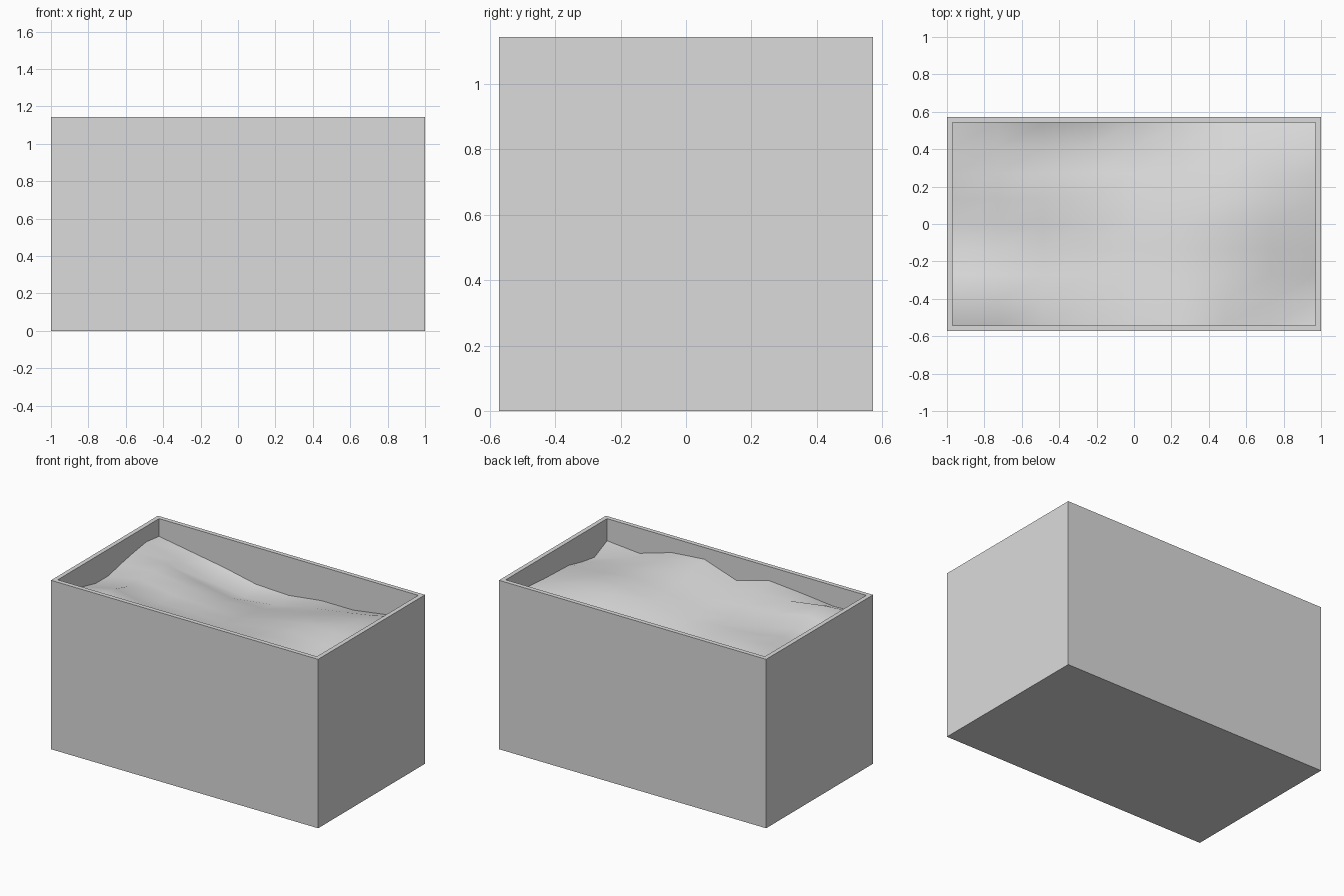
import bpy, bmesh

if "Cube" in bpy.data.objects:
    bpy.data.objects.remove(bpy.data.objects["Cube"], do_unlink=True)

LENGTH, WIDTH, HEIGHT, WALL = 2.0, 1.143, 1.143, 0.03

grey = bpy.data.materials.new("light_grey")
grey.use_nodes = True
colour = (0.71, 0.71, 0.71, 1)
grey.diffuse_color = colour
grey.node_tree.nodes["Principled BSDF"].inputs["Base Color"].default_value = colour


def add_object(name, bm):
    mesh = bpy.data.meshes.new(name)
    bm.to_mesh(mesh)
    bm.free()
    mesh.materials.append(grey)
    obj = bpy.data.objects.new(name, mesh)
    bpy.context.collection.objects.link(obj)
    return obj


# Open box: block with its top inset and pushed down into a cavity
bm = bmesh.new()
bmesh.ops.create_cube(bm, size=1)
for v in bm.verts:
    v.co = (v.co.x * LENGTH, v.co.y * WIDTH, (v.co.z + 0.5) * HEIGHT)
top = max(bm.faces, key=lambda f: f.calc_center_median().z)
bmesh.ops.inset_region(bm, faces=[top], thickness=WALL, use_even_offset=True)
floor = bmesh.ops.extrude_discrete_faces(bm, faces=[top])["faces"][0]
for v in floor.verts:
    v.co.z = WALL
bmesh.ops.recalc_face_normals(bm, faces=bm.faces[:])
add_object("box", bm)

# Uneven fill: depth below the rim in hundredths, columns right to left,
# each running front to back
DEPTH = [
    (13, 12, 15, 18, 18, 15, 12.5, 10.5, 12),
    (14, 8, 10, 13.5, 14, 13.5, 14, 17, 16),
    (11.5, 11.5, 15, 18.5, 18, 17, 19.5, 25, 20),
    (9.5, 12, 16, 18.5, 19, 21, 24, 28.5, 25),
    (16, 16.5, 18, 19.5, 21, 23, 25, 27.5, 26),
    (8, 10.5, 13, 14.5, 15.5, 17.5, 20, 22.5, 23),
    (10, 10, 11, 11.5, 11, 12.5, 15.5, 19, 23),
    (17, 15.5, 15, 14, 11.5, 11, 12.5, 15, 19.5),
    (15, 21, 19, 16, 15.5, 15, 14, 13, 15),
]
bm = bmesh.new()
bmesh.ops.create_grid(bm, x_segments=8, y_segments=8, size=1)
for v in bm.verts:
    col, row = round((v.co.x + 1) * 4), round((v.co.y + 1) * 4)
    v.co.x *= LENGTH / 2 - WALL
    v.co.y *= WIDTH / 2 - WALL
    v.co.z = HEIGHT - DEPTH[col][row] / 100
for f in bm.faces:
    f.smooth = True
add_object("fill_surface", bm)
